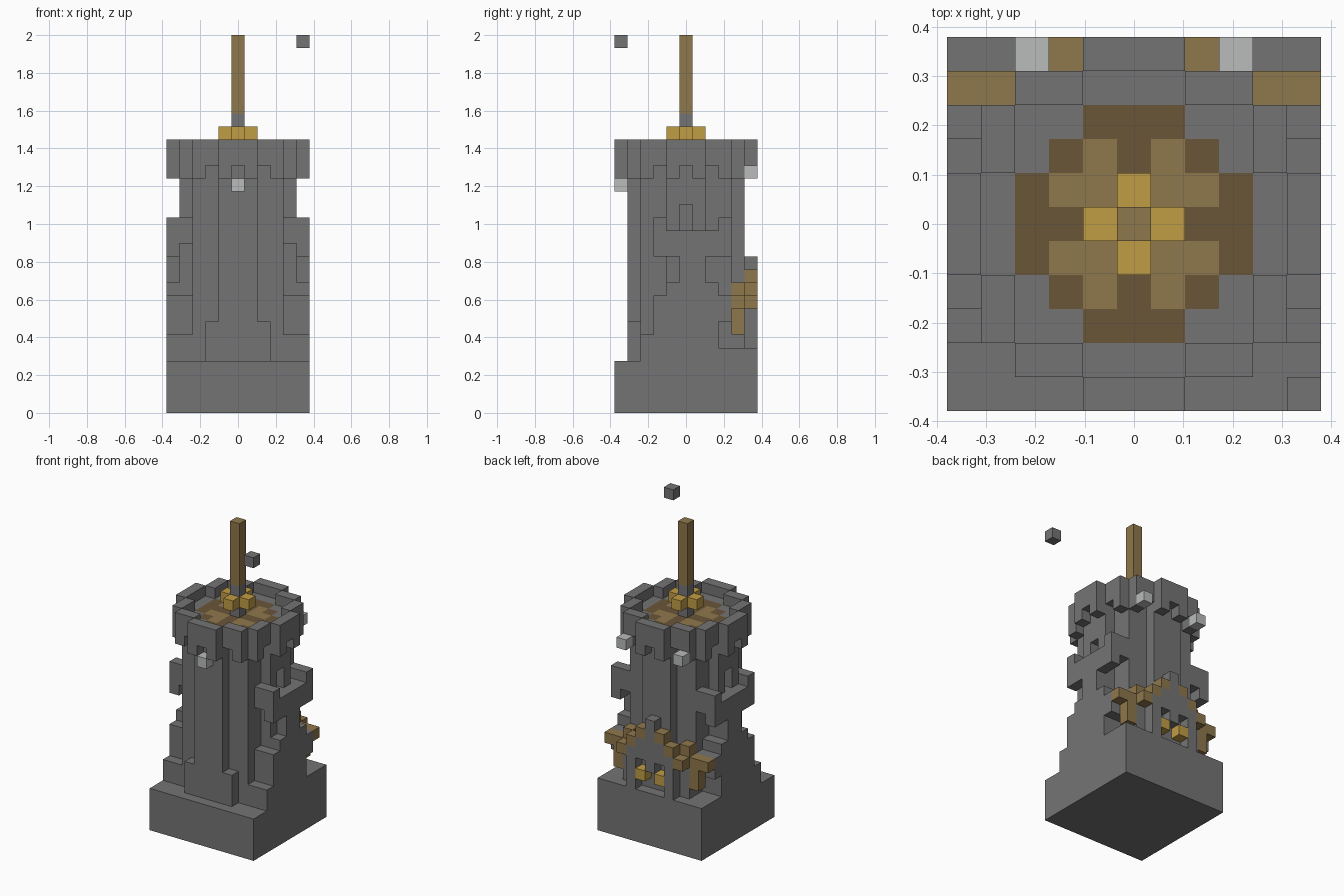
import bpy, bmesh
from mathutils import Vector

if "Cube" in bpy.data.objects:
    bpy.data.objects.remove(bpy.data.objects["Cube"], do_unlink=True)

U = 2 / 29  # edge of one block


def material(name, hex_code):
    def linear(v):
        return v / 12.92 if v <= 0.04045 else ((v + 0.055) / 1.055) ** 2.4
    rgb = [linear(int(hex_code[i:i + 2], 16) / 255) for i in (0, 2, 4)]
    mat = bpy.data.materials.new(name)
    mat.use_nodes = True
    mat.diffuse_color = (*rgb, 1)
    mat.node_tree.nodes["Principled BSDF"].inputs["Base Color"].default_value = (*rgb, 1)
    return mat


STONE = material("stone grey", "747474")
WOOD = material("light wood", "8f774c")
DARK = material("dark wood", "6a5638")
GOLD = material("gold", "c09d45")
PALE = material("pale stone", "babcbb")

cells = {}  # block position -> (part, material)


def fill(part, mat, x, y, z, mirror=False):
    """Fill inclusive block ranges; optionally repeat on the other side."""
    for i in range(x[0], x[1] + 1):
        for j in range(y[0], y[1] + 1):
            for k in range(z[0], z[1] + 1):
                cells[i, j, k] = (part, mat)
                if mirror:
                    cells[-i, j, k] = (part, mat)


def at(v):
    return (v, v)


# Plinth, one step higher at the back
fill("plinth", STONE, (-5, 5), (-5, 5), (0, 3))
fill("plinth", STONE, (-5, 5), (3, 5), at(4))

# Round tower shaft with an arrow slit on each side
for half_x, half_y in ((1, 4), (3, 3), (4, 1)):
    fill("tower", STONE, (-half_x, half_x), (-half_y, half_y), (4, 19))
for s in (-1, 1):
    for k in (14, 15):
        del cells[4 * s, 0, k]
fill("front_footing", STONE, at(2), at(-4), (4, 6), True)

# Stepped side buttresses carrying small balconies
for x, rows in ((5, ((4, -3, 3), (5, -3, 2), (6, -2, 2), (7, -2, 3), (8, -2, 3),
                     (9, -1, 2), (10, 0, 1), (11, 0, 1), (12, -2, 3), (13, -2, 3))),
                (4, ((4, -3, 3), (5, -3, 2), (6, -2, 2), (7, -2, 3), (8, -2, 3),
                     (9, -1, 2), (13, -2, 3)))):
    for z, y0, y1 in rows:
        fill("side_buttress", STONE, at(x), (y0, y1), at(z), True)
    for y in (-2, 3):
        fill("side_buttress", STONE, at(x), at(y), at(14), True)

# Battlement ring overhanging the shaft
for s in (-1, 1):
    fill("battlement", STONE, (-1, 1), at(5 * s), (18, 20))
    fill("battlement", STONE, at(5), (-1, 1), (18, 20), True)
    fill("battlement", STONE, (2, 3), at(4 * s), (19, 20), True)
    fill("battlement", STONE, at(3), at(4 * s), at(18), True)
    fill("battlement", STONE, at(4), (min(2 * s, 3 * s), max(2 * s, 3 * s)), (19, 20), True)
    fill("battlement", STONE, at(4), at(3 * s), at(18), True)
for x, y in ((0, 5), (0, -5), (5, 0), (-5, 0)):
    del cells[x, y, 18]

# Wooden deck inside the battlements
for half_x, half_y in ((1, 3), (2, 2), (3, 1)):
    fill("deck", DARK, (-half_x, half_x), (-half_y, half_y), at(19))
for x, y in ((1, 1), (2, 1), (1, 2)):
    for s in (-1, 1):
        fill("deck", WOOD, at(x), at(y * s), at(19), True)

# Mast with a golden collar
fill("mast_foot", STONE, at(0), at(0), (20, 22))
fill("mast", WOOD, at(0), at(0), (23, 28))
for x, y in ((1, 0), (-1, 0), (0, 1), (0, -1)):
    fill("mast_collar", GOLD, at(x), at(y), at(21))

# Pale lamps below the battlements
fill("lamp", PALE, at(0), at(-5), at(17))
fill("lamp", PALE, at(3), at(5), at(18), True)

# Gatehouse at the back with a gabled roof
fill("gatehouse", STONE, (-3, 3), at(4), (5, 8))
fill("gatehouse", STONE, at(0), at(5), (7, 11))
fill("gatehouse", STONE, at(1), at(5), (8, 9), True)
fill("gatehouse", STONE, at(2), at(5), (5, 8), True)
fill("gate_light", GOLD, at(1), at(5), at(6), True)
for x, z in ((1, 10), (2, 9), (3, 8)):
    fill("gatehouse_roof", WOOD, at(x), at(5), at(z), True)
fill("gatehouse_roof", WOOD, at(3), at(4), at(9), True)
fill("gatehouse_roof", WOOD, at(4), at(4), (6, 8), True)
fill("gatehouse_roof", WOOD, at(5), at(4), at(8), True)

# Lone floating block
fill("floating_block", STONE, at(5), at(-5), at(28))


def build(part):
    """Make one mesh from the exposed sides of a part's blocks."""
    bm = bmesh.new()
    mats, verts = [], {}
    for pos, (name, mat) in cells.items():
        if name != part:
            continue
        if mat not in mats:
            mats.append(mat)
        for axis in range(3):
            for s in (-1, 1):
                n = Vector((0, 0, 0))
                n[axis] = s
                if tuple(int(a + b) for a, b in zip(pos, n)) in cells:
                    continue
                a, b = Vector((0, 0, 0)), Vector((0, 0, 0))
                a[(axis + 1) % 3] = 1
                b[(axis + 2) % 3] = s
                corners = []
                for i, j in ((-1, -1), (1, -1), (1, 1), (-1, 1)):
                    p = (Vector(pos) + (n + a * i + b * j) / 2 + Vector((0, 0, 0.5))) * U
                    key = tuple(round(c, 4) for c in p)
                    if key not in verts:
                        verts[key] = bm.verts.new(p)
                    corners.append(verts[key])
                bm.faces.new(corners).material_index = mats.index(mat)
    bmesh.ops.dissolve_limit(bm, angle_limit=0.01, verts=bm.verts[:],
                             edges=bm.edges[:], delimit={'MATERIAL'})
    mesh = bpy.data.meshes.new(part)
    bm.to_mesh(mesh)
    bm.free()
    for mat in mats:
        mesh.materials.append(mat)
    bpy.context.collection.objects.link(bpy.data.objects.new(part, mesh))


for part in dict.fromkeys(name for name, _ in cells.values()):
    build(part)
